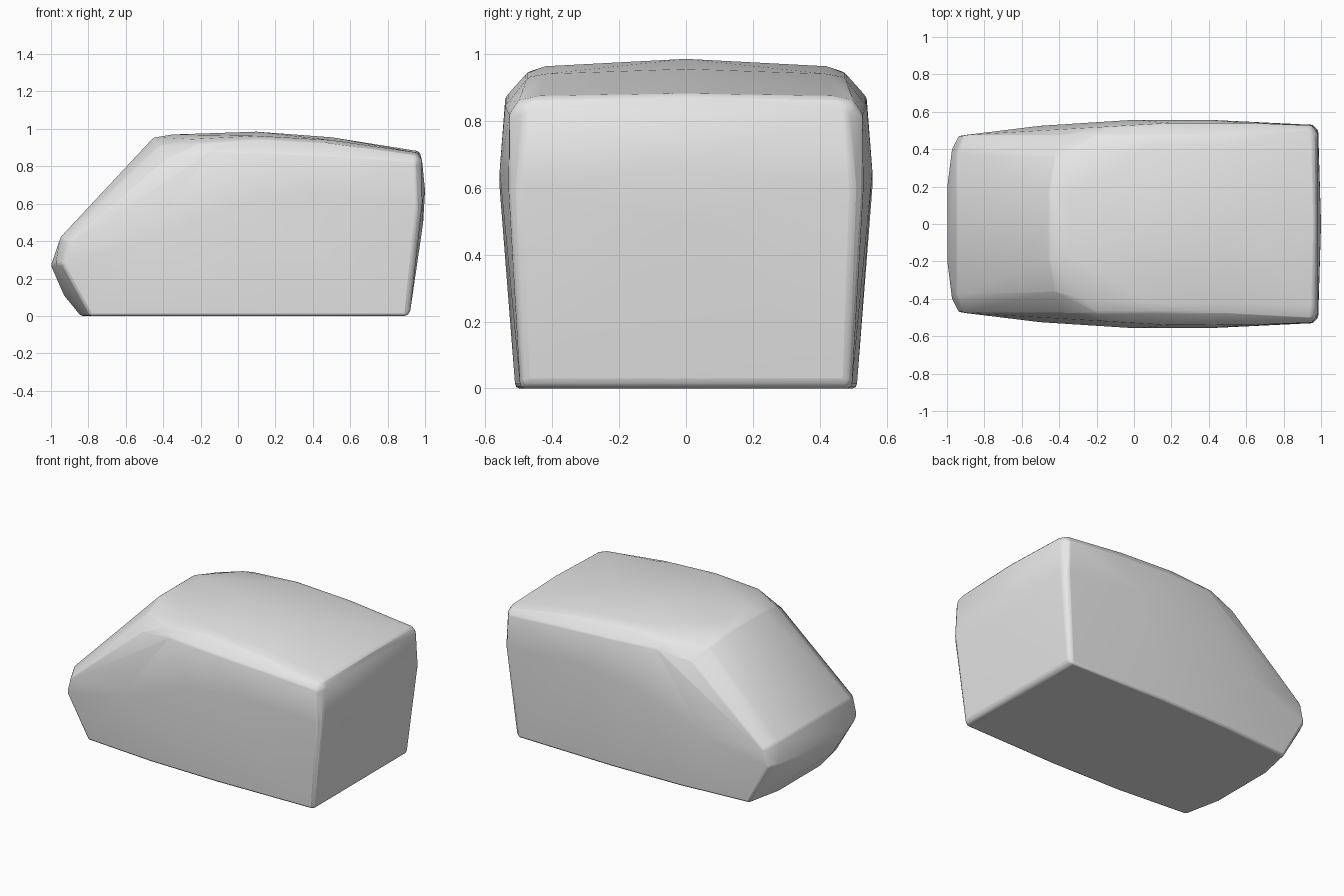
import bpy
import bmesh
import math

# Remove the default cube
default_cube = bpy.data.objects.get("Cube")
if default_cube:
    bpy.data.objects.remove(default_cube, do_unlink=True)

# One plain grey paint for the whole shell
paint = bpy.data.materials.new("plain_grey")
paint.use_nodes = True
grey = (0.8, 0.8, 0.8, 1)
paint.diffuse_color = grey
shader = next(node for node in paint.node_tree.nodes if node.type == 'BSDF_PRINCIPLED')
shader.inputs["Base Color"].default_value = grey

# Each outline holds (x, half width, z) points, mirrored across the centre plane
underside_edge = [(-.84, .22, 0), (-.79, .46, 0), (-.3, .5, 0), (.2, .51, 0), (.9, .495, 0)]
nose_wrap = [(-.93, .22, .11), (-1, .2, .27), (-.975, .4, .28), (-.94, .47, .28),
             (-.95, .38, .42), (-.91, .475, .39)]
windscreen_and_roof = [(-.45, .18, .955), (-.42, .36, .91), (-.38, .475, .84),
                       (-.35, .15, .97), (-.25, .41, .945), (.1, .42, .963),
                       (.5, .42, .94), (.96, .44, .873)]
shoulder = [(-.2, .475, .925), (.1, .475, .945), (.5, .475, .925),
            (-.15, .52, .88), (.2, .54, .87), (.6, .54, .85), (.95, .5, .86)]
flank = [(-.5, .525, .4), (0, .557, .6), (.4, .557, .65), (.96, .53, .6), (.95, .527, .82)]
rear_panel = [(.985, .48, .83), (.985, .5, .6), (.92, .48, .02)]
centre_line = [(-.95, 0, .425), (.1, 0, .985), (.5, 0, .955), (.97, 0, .88),
               (1, 0, .67), (.99, 0, .5)]

# Wrap one faceted shell around all the outlines
shell = bmesh.new()
outlines = (underside_edge, nose_wrap, windscreen_and_roof, shoulder,
            flank, rear_panel, centre_line)
for outline in outlines:
    for x, half_width, z in outline:
        sides = (half_width, -half_width) if half_width else (half_width,)
        for y in sides:
            shell.verts.new((x, y, z))

hull = bmesh.ops.convex_hull(shell, input=shell.verts[:], use_existing_faces=False)
leftover = {item for key in ("geom_interior", "geom_unused")
            for item in hull[key] if isinstance(item, bmesh.types.BMVert)}
bmesh.ops.delete(shell, geom=list(leftover), context='VERTS')

# Merge nearly flat triangles into clean panels
bmesh.ops.dissolve_limit(shell, angle_limit=math.radians(1),
                         verts=shell.verts[:], edges=shell.edges[:])
bmesh.ops.recalc_face_normals(shell, faces=shell.faces[:])

mesh = bpy.data.meshes.new("van_body_shell")
shell.to_mesh(mesh)
shell.free()
mesh.materials.append(paint)
body = bpy.data.objects.new("van_body_shell", mesh)
bpy.context.collection.objects.link(body)

# Slightly soften the panel borders
soften = body.modifiers.new("soft_edges", 'BEVEL')
soften.width = 0.012
soften.segments = 2
soften.limit_method = 'ANGLE'
soften.angle_limit = math.radians(20)

# Smooth the panels while keeping the base crisp
bpy.ops.object.select_all(action='DESELECT')
body.select_set(True)
bpy.context.view_layer.objects.active = body
bpy.ops.object.shade_smooth_by_angle(angle=math.radians(35))
